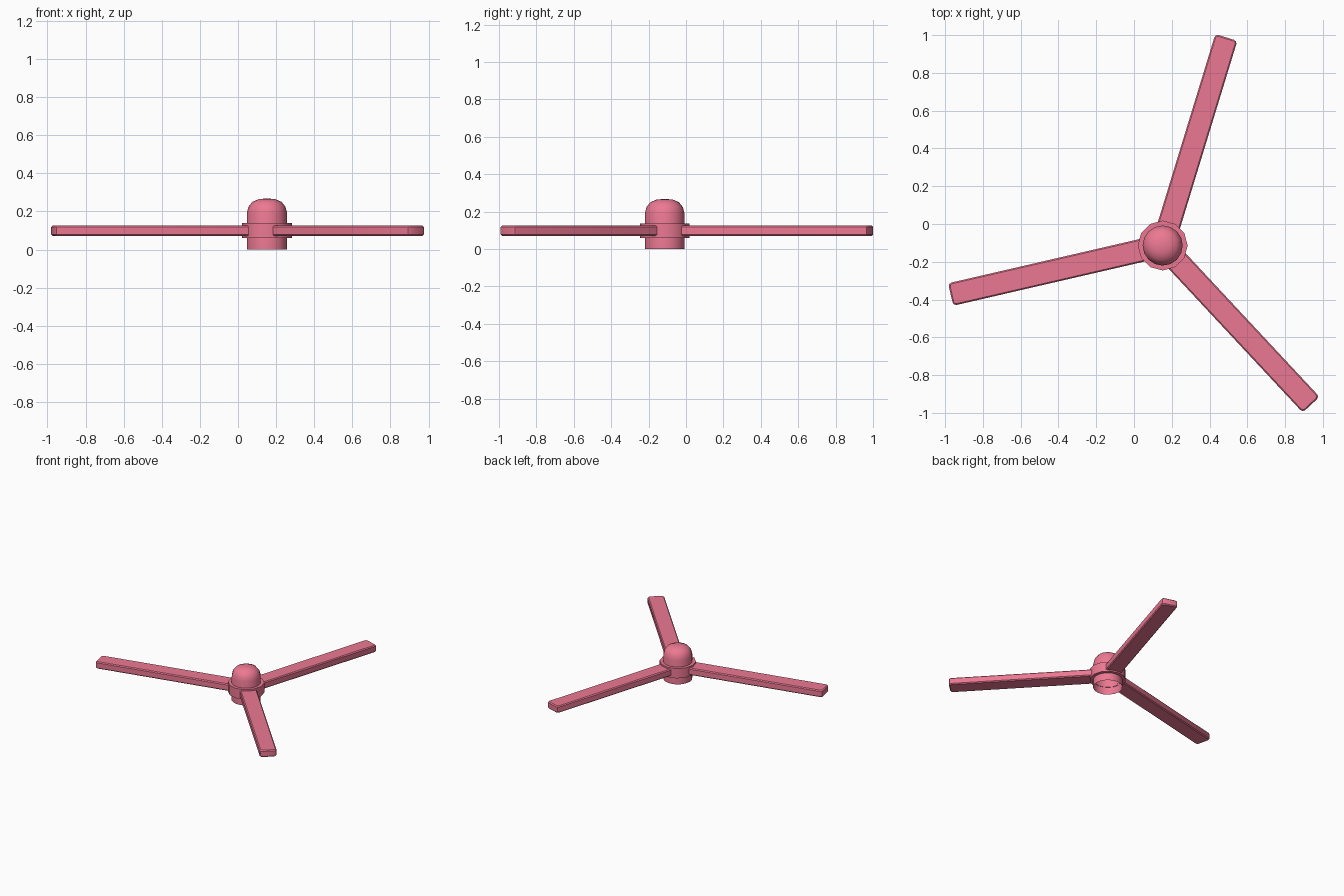
import bpy, bmesh, math
from mathutils import Matrix

if "Cube" in bpy.data.objects:
    bpy.data.objects.remove(bpy.data.objects["Cube"])

CX, CY = 0.152, -0.114
pink = bpy.data.materials.new("pink")
pink.diffuse_color = (0.84, 0.19, 0.29, 1)
pink.use_nodes = True
pink.node_tree.nodes["Principled BSDF"].inputs["Base Color"].default_value = pink.diffuse_color


def finish(name, bm, angle=35):
    bmesh.ops.recalc_face_normals(bm, faces=bm.faces)
    me = bpy.data.meshes.new(name)
    bm.to_mesh(me)
    bm.free()
    ob = bpy.data.objects.new(name, me)
    bpy.context.collection.objects.link(ob)
    ob.location = (CX, CY, 0)
    me.materials.append(pink)
    bpy.ops.object.select_all(action='DESELECT')
    bpy.context.view_layer.objects.active = ob
    ob.select_set(True)
    bpy.ops.object.shade_smooth_by_angle(angle=math.radians(angle))
    return ob


def lathe(name, profile, sides, closed=False):
    bm = bmesh.new()
    vs = [bm.verts.new((r, 0, z)) for r, z in profile]
    pairs = list(zip(vs, vs[1:])) + ([(vs[-1], vs[0])] if closed else [])
    es = [bm.edges.new(p) for p in pairs]
    bmesh.ops.spin(bm, geom=vs + es, axis=(0, 0, 1), cent=(0, 0, 0),
                   angle=2 * math.pi, steps=sides, use_merge=True)
    bmesh.ops.remove_doubles(bm, verts=bm.verts, dist=1e-5)
    return finish(name, bm)


# Domed hub, open underneath
lathe("hub", [(0.106, 0), (0.106, 0.19), (0.097, 0.225), (0.077, 0.25),
              (0.042, 0.265), (0, 0.268)], 16)

# Collar around the hub where the blades attach
lathe("collar", [(0.104, 0.06), (0.132, 0.06), (0.132, 0.138), (0.104, 0.138)], 12, True)

# Three long flat blades with softened edges
R0, R1, W, Z0, Z1 = 0.1, 1.152, 0.122, 0.071, 0.126
for i in range(3):
    bm = bmesh.new()
    m = Matrix.Translation(((R0 + R1) / 2, 0, (Z0 + Z1) / 2)) @ Matrix.Diagonal((R1 - R0, W, Z1 - Z0, 1))
    bmesh.ops.create_cube(bm, size=1, matrix=m)
    # tip corners are cut wider than the long edges
    tip = [e for e in bm.edges if all(v.co.x > 1 for v in e.verts)
           and abs(e.verts[0].co.z - e.verts[1].co.z) > 0.01]
    bmesh.ops.bevel(bm, geom=tip, offset=0.018, segments=2, profile=0.5, affect='EDGES')
    rim = [e for e in bm.edges if abs(e.verts[0].co.z - e.verts[1].co.z) < 1e-4
           and max(v.co.x for v in e.verts) > 1]
    rim = [e for e in rim if len(e.link_faces) == 2 and e.calc_face_angle(0) > 0.5]
    bmesh.ops.bevel(bm, geom=rim, offset=0.007, segments=1, affect='EDGES')
    ob = finish(f"blade_{i + 1}", bm, 30)
    ob.rotation_euler.z = math.radians(73 + 120 * i)
